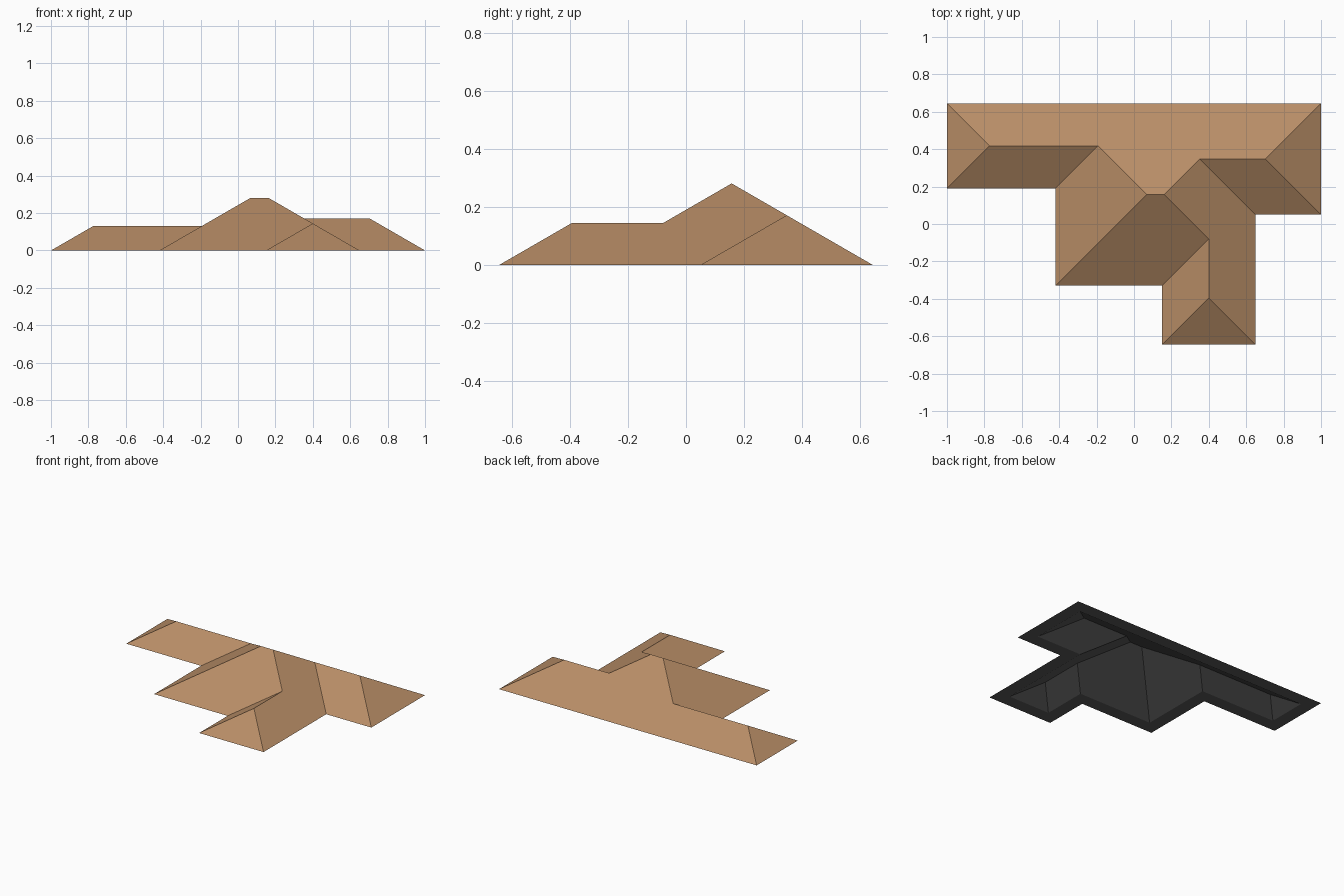
import bpy, math
from mathutils import Vector

if "Cube" in bpy.data.objects:
    bpy.data.objects.remove(bpy.data.objects["Cube"])

PITCH = math.tan(math.radians(30))
RIM = 0.09  # width of the flat soffit

# Footprint corners, counter-clockwise from the back left
EAVES = [(-1, .645), (-1, .19), (-.42, .19), (-.42, -.33), (.15, -.33),
         (.15, -.645), (.65, -.645), (.65, .05), (1, .05), (1, .645)]
# Ridge ends: x, y, distance from the nearest eave
RIDGES = [(-.7725, .4175, .2275), (-.1925, .4175, .2275),   # left wing 10, 11
          (.0675, .1575, .4875), (.1625, .1575, .4875),     # main ridge 12, 13
          (.3525, .3475, .2975), (.7025, .3475, .2975),     # right wing 14, 15
          (.4, -.08, .25), (.4, -.395, .25)]                # front wing 16, 17
# One slope per eave
SLOPES = [(0, 1, 10), (1, 2, 11, 10), (2, 3, 12, 11), (3, 4, 16, 13, 12),
          (4, 5, 17, 16), (5, 6, 17), (6, 7, 14, 13, 16, 17),
          (7, 8, 15, 14), (8, 9, 15), (9, 0, 10, 11, 12, 13, 14, 15)]


def material(name, color):
    mat = bpy.data.materials.new(name)
    mat.diffuse_color = (*color, 1)
    mat.use_nodes = True
    mat.node_tree.nodes["Principled BSDF"].inputs["Base Color"].default_value = mat.diffuse_color
    return mat


def roof_points(inset):
    """Corners and ridge ends of the hip roof shrunk inwards by inset."""
    n = len(EAVES)
    pts = [Vector(p) for p in EAVES]
    out = []
    for i, p in enumerate(pts):
        a = (p - pts[i - 1]).normalized()
        b = (pts[(i + 1) % n] - p).normalized()
        q = p + inset * (a.orthogonal() + b.orthogonal())
        normal_a, normal_b = Vector((-a.y, a.x)), Vector((-b.y, b.x))
        q = p + inset * (normal_a + normal_b)
        out.append((q.x, q.y, 0))
    return out + [(x, y, (d - inset) * PITCH) for x, y, d in RIDGES]


def add_part(name, verts, faces, mat):
    mesh = bpy.data.meshes.new(name)
    mesh.from_pydata(verts, [], faces)
    mesh.materials.append(mat)
    mesh.update()
    obj = bpy.data.objects.new(name, mesh)
    bpy.context.collection.objects.link(obj)
    return obj


brown = material("brown roofing", (.48, .268, .135))
grey = material("dark grey underside", (.1, .1, .1))

# Outer roof slopes
outer = roof_points(0)
add_part("roof_slopes", outer, SLOPES, brown)

# Flat soffit rim plus the inner slopes, facing down
n = len(EAVES)
inner = roof_points(RIM)
under_faces = [tuple(reversed(f)) for f in SLOPES]
base = len(inner)
for i in range(n):
    j = (i + 1) % n
    under_faces.append((base + j, base + i, i, j))
add_part("roof_underside", inner + outer[:n], under_faces, grey)
